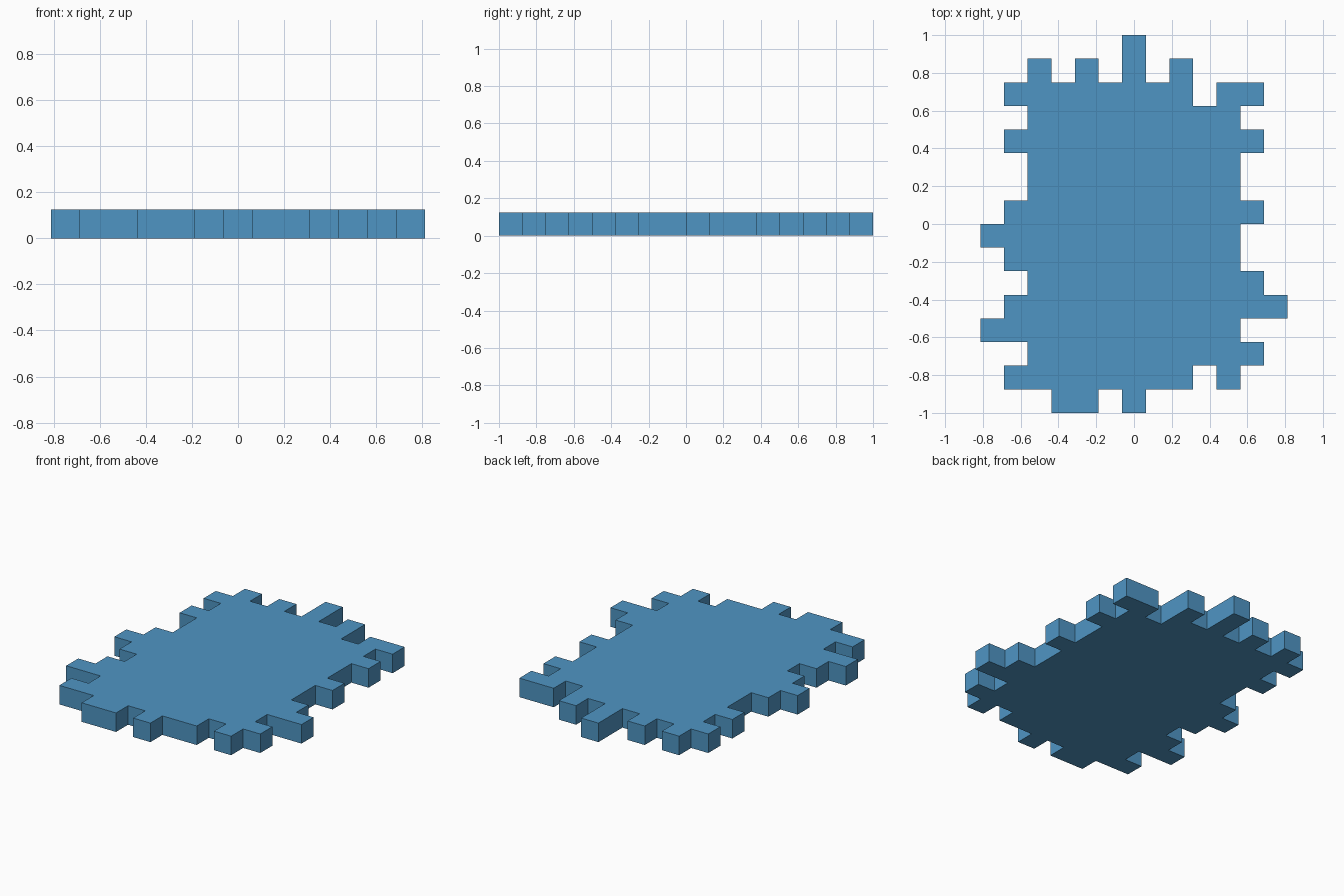
import bpy, bmesh
from mathutils import Vector

if "Cube" in bpy.data.objects:
    bpy.data.objects.remove(bpy.data.objects["Cube"])

CELL = 0.125  # the slab sits on a square grid, and is one cell thick

# Core rectangle of grid cells (column, row)
cells = {(c, r) for c in range(-4, 5) for r in range(-7, 6)}

# Notches in the core
cells -= {(3, 5), (3, -7)}

# Edge tabs: left and right columns, then top and bottom rows
columns = {-6: (-1, -5), -5: (5, 3, 0, -1, -2, -4, -5, -7),
           5: (5, 3, 0, -3, -4, -6), 6: (-4,)}
rows = {7: (0,), 6: (-4, -2, 0, 2), -8: (-3, -2, 0)}
cells |= {(c, r) for c, rs in columns.items() for r in rs}
cells |= {(c, r) for r, cs in rows.items() for c in cs}

# Join the cells into one flat face
bm = bmesh.new()
verts = {}


def corner(c, r):
    if (c, r) not in verts:
        verts[c, r] = bm.verts.new(((c - 0.5) * CELL, r * CELL, 0))
    return verts[c, r]


for c, r in sorted(cells):
    bm.faces.new([corner(c + i, r + j) for i, j in ((0, 0), (1, 0), (1, 1), (0, 1))])
bmesh.ops.dissolve_limit(bm, angle_limit=0.01, verts=bm.verts[:], edges=bm.edges[:])

# Thicken into a slab
top = bmesh.ops.extrude_face_region(bm, geom=bm.faces[:], use_keep_orig=True)
moved = [g for g in top["geom"] if isinstance(g, bmesh.types.BMVert)]
bmesh.ops.translate(bm, vec=Vector((0, 0, CELL)), verts=moved)
bmesh.ops.recalc_face_normals(bm, faces=bm.faces[:])

mesh = bpy.data.meshes.new("water_slab")
bm.to_mesh(mesh)
bm.free()

# Single blue colour
blue = bpy.data.materials.new("water_blue")
blue.diffuse_color = (0.078, 0.301, 0.552, 1)
blue.use_nodes = True
blue.node_tree.nodes["Principled BSDF"].inputs["Base Color"].default_value = blue.diffuse_color
mesh.materials.append(blue)
bpy.context.collection.objects.link(bpy.data.objects.new("water_slab", mesh))
